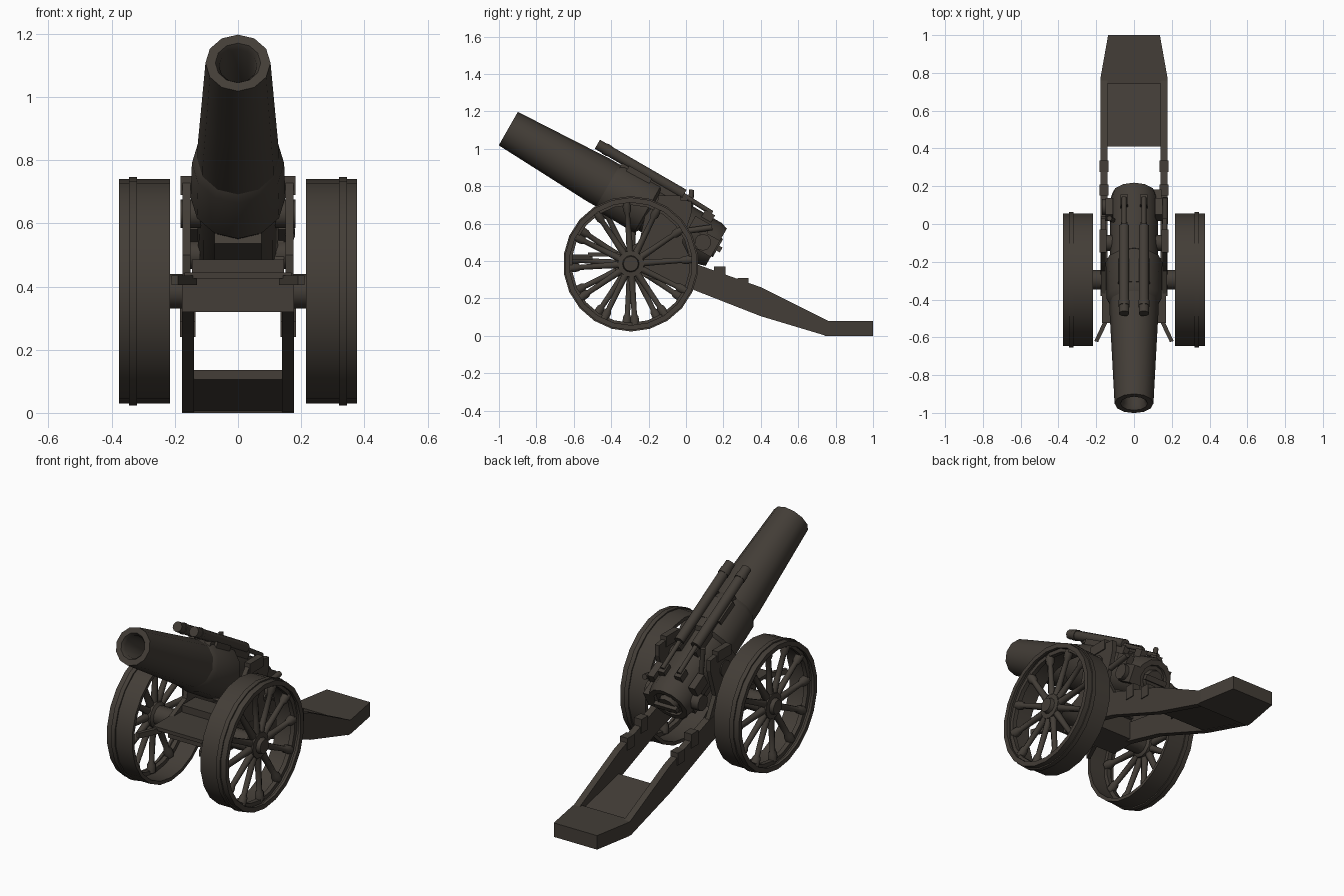
import bpy, bmesh, math
from mathutils import Matrix, Vector

if "Cube" in bpy.data.objects:
    bpy.data.objects.remove(bpy.data.objects["Cube"])

mat = bpy.data.materials.new("dark bronze brown")
mat.diffuse_color = (0.056, 0.047, 0.038, 1)
mat.use_nodes = True
mat.node_tree.nodes["Principled BSDF"].inputs["Base Color"].default_value = mat.diffuse_color

# Barrel frame: local y runs from muzzle to breech, local z points away above the barrel
A = math.radians(29.7)
GUN = Matrix.Translation((0, -0.95, 1.108)) @ Matrix.Rotation(-A, 4, 'X')
WORLD = Matrix.Identity(4)


def finish(name, bm, m=WORLD, smooth=None):
    bmesh.ops.remove_doubles(bm, verts=bm.verts, dist=1e-5)
    bmesh.ops.transform(bm, matrix=m, verts=bm.verts)
    bmesh.ops.recalc_face_normals(bm, faces=bm.faces)
    me = bpy.data.meshes.new(name)
    bm.to_mesh(me)
    bm.free()
    me.materials.append(mat)
    ob = bpy.data.objects.new(name, me)
    bpy.context.collection.objects.link(ob)
    if smooth:
        bpy.ops.object.select_all(action='DESELECT')
        ob.select_set(True)
        bpy.context.view_layer.objects.active = ob
        bpy.ops.object.shade_smooth_by_angle(angle=math.radians(smooth))
    return ob


def box(name, x, y, z, m=WORLD):
    """Box given by (min, max) ranges."""
    prism(name, [(y[0], z[0]), (y[1], z[0]), (y[1], z[1]), (y[0], z[1])], *sorted(x), m=m)


def prism(name, pts, a, b, m=WORLD, flat=False):
    """Extrude a yz side profile along x, or an xy plan along z when flat."""
    bm = bmesh.new()
    put = (lambda p, h: (p[0], p[1], h)) if flat else (lambda p, h: (h, p[0], p[1]))
    lo = [bm.verts.new(put(p, a)) for p in pts]
    hi = [bm.verts.new(put(p, b)) for p in pts]
    bm.faces.new(lo)
    bm.faces.new(hi)
    for i in range(len(pts)):
        j = (i + 1) % len(pts)
        bm.faces.new((lo[i], lo[j], hi[j], hi[i]))
    finish(name, bm, m)


def lathe(name, prof, n, m=WORLD, closed=False, smooth=40):
    """Revolve (position, radius) points about the local y axis."""
    bm = bmesh.new()
    rings = []
    for t, r in prof:
        rings.append([bm.verts.new((r * math.sin(2 * math.pi * i / n), t,
                                    r * math.cos(2 * math.pi * i / n))) for i in range(n)])
    pairs = list(zip(rings, rings[1:] + rings[:1])) if closed else list(zip(rings, rings[1:]))
    for a, b in pairs:
        for i in range(n):
            j = (i + 1) % n
            bm.faces.new((a[i], a[j], b[j], b[i]))
    finish(name, bm, m, smooth)


def rod(name, a, b, r, n=8, m=WORLD):
    a, b = Vector(a), Vector(b)
    d = b - a
    q = Vector((0, 1, 0)).rotation_difference(d).to_matrix().to_4x4()
    L = d.length
    lathe(name, [(0, 0), (0, r), (L, r), (L, 0)], n, m @ Matrix.Translation(a) @ q, smooth=50)


# Barrel with bore, stepped collar and breech
lathe("barrel", [(0.25, 0), (0.25, 0.055), (0.02, 0.06), (0, 0.072), (0, 0.103), (0.3, 0.117),
                 (0.55, 0.129), (0.75, 0.129), (1.24, 0.127), (1.28, 0.115), (1.28, 0.085),
                 (1.265, 0.08), (1.265, 0)], 12, GUN)
lathe("barrel_collar", [(0.60, 0.12), (0.64, 0.146), (0.86, 0.150), (0.88, 0.12)], 12, GUN)
lathe("breech_plug", [(1.26, 0), (1.26, 0.06), (1.29, 0.055), (1.29, 0)], 10, GUN)
box("breech_lever", (-0.07, 0.07), (1.285, 1.31), (-0.015, 0.015), GUN)
box("breech_hinge", (0.1, 0.145), (1.17, 1.28), (-0.06, 0.04), GUN)
box("cradle_block", (-0.075, 0.075), (0.9, 1.2), (-0.145, -0.05), GUN)

# Recoil cylinders on top of the barrel
for s in (-1, 1):
    x = 0.052 * s
    rod("recoil_cylinder", (x, 0.455, 0.163), (x, 0.99, 0.160), 0.028, 10, GUN)
    rod("recoil_cap", (x, 0.50, 0.163), (x, 0.53, 0.163), 0.031, 10, GUN)
    rod("recoil_rod", (x, 0.98, 0.155), (x, 1.17, 0.147), 0.013, 8, GUN)
    box("recoil_bracket", (x - 0.02, x + 0.02), (1.13, 1.19), (0.09, 0.145), GUN)
    box("recoil_support", (x - 0.018, x + 0.018), (0.62, 1.02), (0.10, 0.15), GUN)
box("recoil_bridge", (-0.085, 0.085), (0.66, 0.80), (0.11, 0.148), GUN)

for s in (-1, 1):
    # Carriage cheeks and trail beams
    prism("carriage_cheek", [(-0.38, 0.34), (-0.2, 0.32), (0.04, 0.25), (0.04, 0.385), (-0.02, 0.5),
                             (0.03, 0.66), (0.03, 0.72), (-0.14, 0.74), (-0.22, 0.64), (-0.25, 0.5),
                             (-0.38, 0.44)], 0.15 * s, 0.176 * s)
    prism("trail_beam", [(-0.28, 0.44), (-0.28, 0.33), (0.03, 0.25), (0.4, 0.105), (0.74, 0.003),
                         (0.76, 0.003), (0.76, 0.08), (0.4, 0.26), (0.05, 0.385)], 0.14 * s, 0.178 * s)
    box("trail_lug_front", (0.135 * s, 0.183 * s), (0.15, 0.21), (0.29, 0.37))
    box("trail_lug_rear", (0.135 * s, 0.183 * s), (0.275, 0.335), (0.24, 0.31))
    # Trunnion and its cap, joining barrel and cheek
    rod("trunnion", (0.10 * s, -0.1, 0.63), (0.182 * s, -0.1, 0.63), 0.045, 10)
    box("trunnion_cap", (0.145 * s, 0.182 * s), (-0.15, -0.03), (0.69, 0.75))
    # Diagonal front step bracket
    prism("step_bracket", [(0.13 * s, -0.5), (0.155 * s, -0.5), (0.21 * s, -0.62), (0.19 * s, -0.625)],
          0.405, 0.435, flat=True)
    # Elevating drum beside the breech
    rod("elevating_drum", (0.12 * s, 0.09, 0.5), (0.17 * s, 0.09, 0.5), 0.045, 10)
    box("breech_side_box", (0.11 * s, 0.15 * s), (1.1, 1.2), (0.02, 0.09), GUN)
rod("sight_bar", (-0.11, 0.02, 0.62), (-0.13, 0.03, 0.78), 0.014)
rod("firing_handle", (0.165, 0.0, 0.56), (0.165, 0.14, 0.58), 0.016)

# Trail floor and ground spade
prism("trail_floor", [(0.41, 0.105), (0.75, 0.003), (0.76, 0.05), (0.41, 0.135)], -0.15, 0.15)
prism("trail_spade", [(-0.178, 0.74), (0.178, 0.74), (0.178, 0.77), (0.137, 1.0), (-0.137, 1.0),
                      (-0.178, 0.77)], 0.0, 0.08, flat=True)

# Axle box, front platform and saddle
box("axle_box", (-0.178, 0.178), (-0.38, -0.2), (0.32, 0.44))
box("front_platform", (-0.17, 0.17), (-0.525, -0.2), (0.425, 0.445))
box("saddle", (-0.145, 0.145), (-0.3, -0.18), (0.44, 0.485))
rod("axle", (-0.3, -0.295, 0.385), (0.3, -0.295, 0.385), 0.055, 10)

# Wheels: wide tyre, raised band, hub and twelve spokes
for s in (-1, 1):
    W = Matrix.Translation((0, -0.295, 0.385)) @ Matrix.Rotation(-s * math.pi / 2, 4, 'Z')
    lathe("wheel_tyre", [(0.216, 0.335), (0.216, 0.355), (0.376, 0.355), (0.376, 0.328),
                         (0.36, 0.328), (0.355, 0.338)], 22, W, True)
    lathe("wheel_band", [(0.32, 0.315), (0.32, 0.362), (0.345, 0.362), (0.345, 0.315)], 22, W, True)
    lathe("wheel_hub", [(0.19, 0), (0.19, 0.05), (0.29, 0.055), (0.3, 0.072), (0.35, 0.072),
                        (0.352, 0.045), (0.375, 0.04), (0.375, 0)], 12, W)
    for k in range(12):
        S = W @ Matrix.Rotation(math.radians(30 * k + 4), 4, 'Y') @ Matrix.Translation((0, 0.328, 0)) \
            @ Matrix.Rotation(math.pi / 2, 4, 'X')
        lathe("wheel_spoke", [(0.05, 0.022), (0.15, 0.018), (0.27, 0.016), (0.285, 0.025),
                              (0.325, 0.027)], 6, S, smooth=65)
